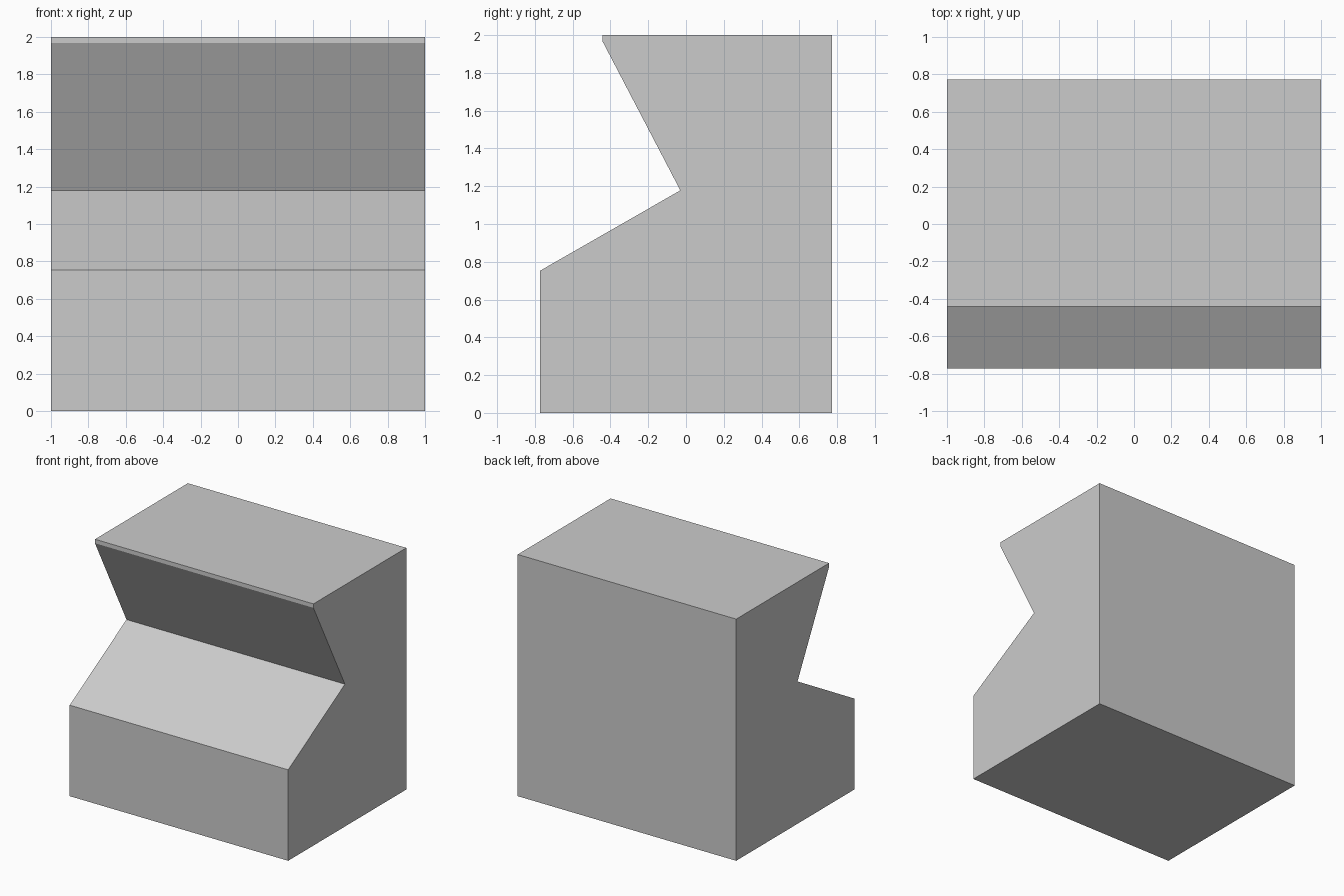
import bpy, bmesh
from mathutils import Vector

if "Cube" in bpy.data.objects:
    bpy.data.objects.remove(bpy.data.objects["Cube"])

# Side profile (y, z) of the notched block
profile = [(-0.772, 0), (0.772, 0), (0.772, 2), (-0.442, 2),
           (-0.442, 1.967), (-0.03, 1.178), (-0.772, 0.753)]

# Extrude the profile across the full width
bm = bmesh.new()
side = bm.faces.new([bm.verts.new((-1, y, z)) for y, z in profile])
result = bmesh.ops.extrude_face_region(bm, geom=[side], use_keep_orig=True)
moved = [v for v in result["geom"] if isinstance(v, bmesh.types.BMVert)]
bmesh.ops.translate(bm, verts=moved, vec=Vector((2, 0, 0)))
bmesh.ops.recalc_face_normals(bm, faces=bm.faces)

mesh = bpy.data.meshes.new("notched_block")
bm.to_mesh(mesh)
bm.free()
bpy.context.collection.objects.link(bpy.data.objects.new("notched_block", mesh))
